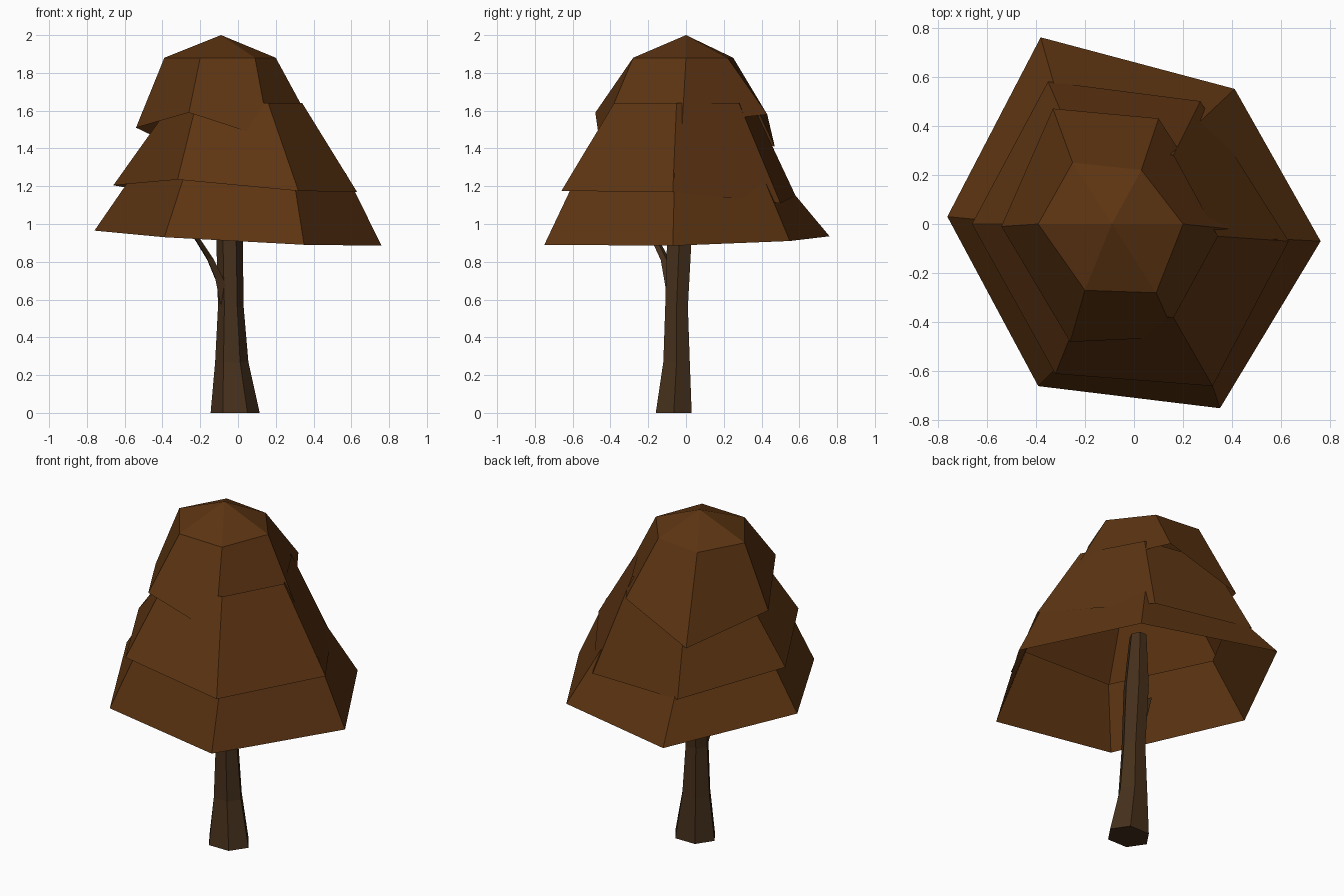
import bpy, bmesh, math
from mathutils import Vector

if "Cube" in bpy.data.objects:
    bpy.data.objects.remove(bpy.data.objects["Cube"])


def material(name, rgb):
    m = bpy.data.materials.new(name)
    m.diffuse_color = (*rgb, 1)
    m.use_nodes = True
    m.node_tree.nodes["Principled BSDF"].inputs["Base Color"].default_value = m.diffuse_color
    return m


leaf = material("leaf", (0.11, 0.035, 0.006))
bark = material("bark", (0.06, 0.029, 0.011))


def loft(name, rings, mat, apex=None, cap_bottom=False, cap_top=False):
    """Skin a stack of equal-sized rings, optionally closed by an apex or caps."""
    bm = bmesh.new()
    vs = [[bm.verts.new(p) for p in ring] for ring in rings]
    n = len(vs[0])
    for lo, hi in zip(vs, vs[1:]):
        for i in range(n):
            j = (i + 1) % n
            bm.faces.new((lo[i], lo[j], hi[j], hi[i]))
    if apex:
        tip = bm.verts.new(apex)
        for i in range(n):
            bm.faces.new((vs[-1][i], vs[-1][(i + 1) % n], tip))
    if cap_bottom:
        bm.faces.new(vs[0][::-1])
    if cap_top:
        bm.faces.new(vs[-1])
    me = bpy.data.meshes.new(name)
    bm.to_mesh(me)
    bm.free()
    me.materials.append(mat)
    ob = bpy.data.objects.new(name, me)
    bpy.context.collection.objects.link(ob)
    return ob


def level(points, z):
    return [(x, y, z) for x, y in points]


# Foliage skirts: rings run counter-clockwise from the right corner
loft("lower_foliage", [
    [(0.76, -0.07, 0.885), (0.41, 0.55, 0.91), (-0.38, 0.76, 0.935),
     (-0.76, 0.03, 0.965), (-0.39, -0.66, 0.93), (0.35, -0.75, 0.89)],
    level([(0.57, -0.06), (0.25, 0.40), (-0.30, 0.48),
           (-0.55, 0.01), (-0.28, -0.55), (0.29, -0.57)], 1.27)], leaf)

loft("middle_foliage", [
    [(0.63, -0.07, 1.17), (0.27, 0.50, 1.11), (-0.35, 0.58, 1.15),
     (-0.66, 0.0, 1.205), (-0.32, -0.61, 1.235), (0.32, -0.66, 1.175)],
    level([(0.34, -0.05), (0.16, 0.28), (-0.25, 0.35),
           (-0.35, 0.0), (-0.22, -0.36), (0.16, -0.38)], 1.64)], leaf)

loft("upper_foliage", [
    [(0.39, -0.02, 1.53), (0.10, 0.43, 1.58), (-0.33, 0.47, 1.41),
     (-0.54, -0.01, 1.51), (-0.26, -0.48, 1.59), (0.17, -0.46, 1.45)],
    level([(0.20, 0.0), (0.03, 0.22), (-0.25, 0.25),
           (-0.39, 0.0), (-0.20, -0.27), (0.09, -0.28)], 1.88)],
    leaf, apex=(-0.09, 0.0, 2.0))


# Trunk: six-sided, flared at the foot
def hexagon(cx, cy, rx, ry, z):
    return [(cx + rx * math.cos(a), cy + ry * math.sin(a) / 0.866, z)
            for a in (i * math.pi / 3 for i in range(6))]


loft("trunk", [
    hexagon(-0.015, -0.065, 0.13, 0.095, 0.0),
    hexagon(-0.033, -0.05, 0.088, 0.07, 0.27),
    hexagon(-0.038, -0.05, 0.068, 0.06, 0.56),
    hexagon(-0.045, -0.035, 0.07, 0.065, 0.93),
    hexagon(-0.045, -0.02, 0.045, 0.045, 1.25)], bark, cap_bottom=True, cap_top=True)


# Side branch: four-sided tube along a bent path
path = [((-0.065, -0.06, 0.56), 0.04), ((-0.095, -0.085, 0.70), 0.037),
        ((-0.145, -0.11, 0.81), 0.03), ((-0.215, -0.165, 0.92), 0.025),
        ((-0.30, -0.23, 1.05), 0.015)]
side = Vector((0.6, -0.8, 0))
across = Vector((0.7, 0.5, -0.45)).normalized()
loft("branch", [[Vector(p) + r * (side * math.cos(k * math.pi / 2) + across * math.sin(k * math.pi / 2))
                 for k in range(4)] for p, r in path], bark, cap_bottom=True, cap_top=True)

# Consistent outward normals on the closed wooden parts
for name in ("trunk", "branch"):
    me = bpy.data.objects[name].data
    bm = bmesh.new()
    bm.from_mesh(me)
    bmesh.ops.recalc_face_normals(bm, faces=bm.faces)
    bm.to_mesh(me)
    bm.free()
